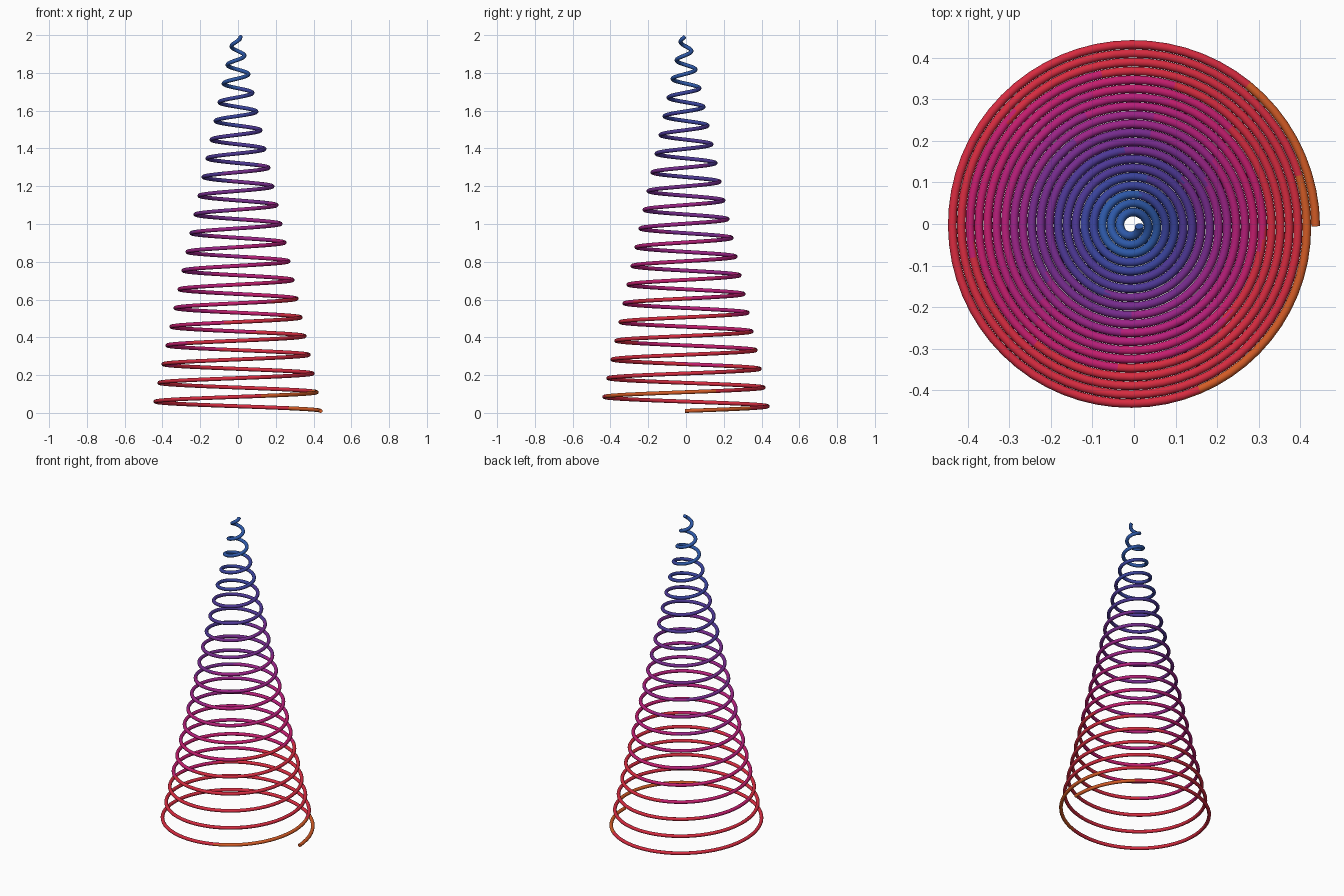
import bpy, math
from mathutils import Vector

cube = bpy.data.objects.get("Cube")
if cube:
    bpy.data.objects.remove(cube)

# Spring dimensions
TURNS, STEPS = 20, 64
R_BASE, R_TIP = 0.443, 0.018
Z_BASE, Z_TIP = 0.0105, 1.992
WIRE = 0.0105
CENTRE = -0.0053

# Colour bands: name, sRGB colour, upper limit along the tilted gradient axis
BANDS = [
    ("orange", (212, 92, 38), -0.05),
    ("red", (215, 43, 64), 0.45),
    ("magenta", (196, 29, 110), 0.65),
    ("deep magenta", (182, 30, 121), 0.85),
    ("plum", (155, 35, 134), 1.05),
    ("violet", (118, 43, 141), 1.28),
    ("indigo", (77, 55, 148), 1.53),
    ("cobalt", (58, 67, 156), 1.73),
    ("blue", (45, 88, 167), 99.0),
]
GRADIENT = Vector((-0.5, 0.18, 1.0))


def linear(c):
    c /= 255
    return c / 12.92 if c <= 0.04045 else ((c + 0.055) / 1.055) ** 2.4


def make_material(name, rgb):
    mat = bpy.data.materials.new(name)
    colour = tuple(linear(c) for c in rgb) + (1.0,)
    mat.diffuse_color = colour
    mat.use_nodes = True
    mat.node_tree.nodes["Principled BSDF"].inputs["Base Color"].default_value = colour
    return mat


# Conical helix path, rising anticlockwise from the wide base to the tip
curve = bpy.data.curves.new("spring_path", "CURVE")
curve.dimensions = "3D"
curve.bevel_depth = WIRE
curve.bevel_resolution = 4
curve.use_fill_caps = True
spline = curve.splines.new("POLY")
count = TURNS * STEPS
spline.points.add(count)
for i, point in enumerate(spline.points):
    t = i / count
    angle = 2 * math.pi * TURNS * t
    radius = R_BASE + (R_TIP - R_BASE) * t
    point.co = (CENTRE + radius * math.cos(angle),
                CENTRE + radius * math.sin(angle),
                Z_BASE + (Z_TIP - Z_BASE) * t, 1)

# Turn the round wire into a mesh
path = bpy.data.objects.new("spring_path", curve)
bpy.context.collection.objects.link(path)
bpy.context.view_layer.update()
evaluated = path.evaluated_get(bpy.context.evaluated_depsgraph_get())
mesh = bpy.data.meshes.new_from_object(evaluated)
mesh.name = "conical_spring"
spring = bpy.data.objects.new("conical_spring", mesh)
bpy.context.collection.objects.link(spring)
bpy.data.objects.remove(path)

# Colour the wire in bands along the tilted axis
mesh.materials.clear()
for name, rgb, _ in BANDS:
    mesh.materials.append(make_material(name, rgb))
for face in mesh.polygons:
    level = face.center.dot(GRADIENT)
    face.material_index = next(i for i, b in enumerate(BANDS) if level < b[2])

# Smooth wire with crisp cut ends
bpy.ops.object.select_all(action="DESELECT")
spring.select_set(True)
bpy.context.view_layer.objects.active = spring
bpy.ops.object.shade_smooth_by_angle(angle=math.radians(50))
